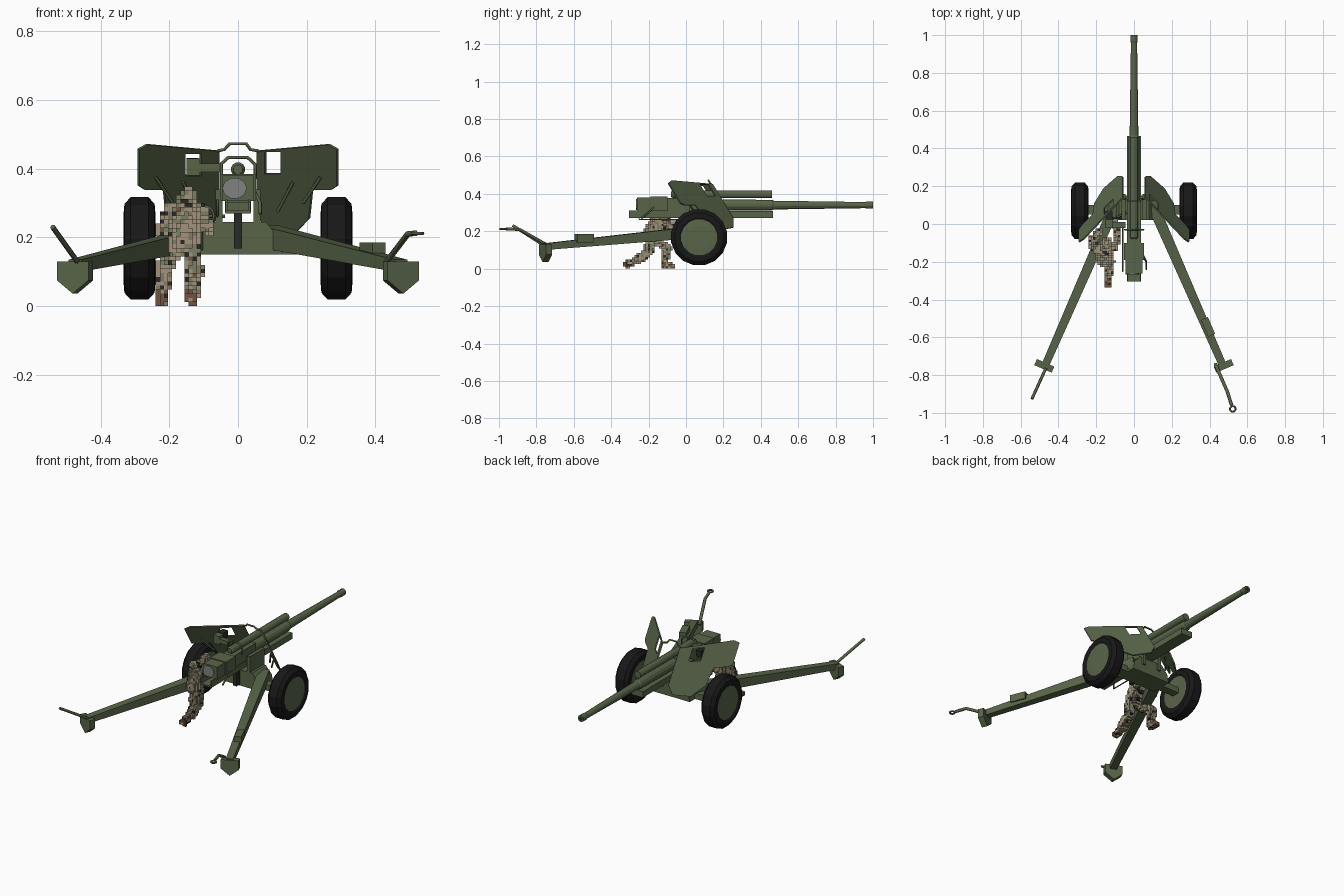
import bpy, bmesh, math, random
from mathutils import Vector

if "Cube" in bpy.data.objects:
    bpy.data.objects.remove(bpy.data.objects["Cube"])

random.seed(4)
COLOURS = {
    "olive_green": (0.098, 0.13, 0.066), "tyre_black": (0.009, 0.009, 0.009),
    "steel_grey": (0.22, 0.22, 0.22), "dark_metal": (0.02, 0.024, 0.018),
    "camo_tan": (0.36, 0.29, 0.20), "camo_grey_green": (0.20, 0.21, 0.13),
    "camo_dark": (0.02, 0.02, 0.016), "boot_brown": (0.17, 0.085, 0.05),
}
MATS = {}
for key, rgb in COLOURS.items():
    MATS[key] = bpy.data.materials.new(key)
    MATS[key].diffuse_color = (*rgb, 1)


def finish(name, bm, mats=("olive_green",), normals=True):
    if normals:
        bmesh.ops.recalc_face_normals(bm, faces=bm.faces)
    me = bpy.data.meshes.new(name)
    bm.to_mesh(me)
    bm.free()
    for m in mats:
        me.materials.append(MATS[m])
    ob = bpy.data.objects.new(name, me)
    bpy.context.collection.objects.link(ob)
    return ob


def loft(name, rings, mat="olive_green", closed=False):
    """Skin a list of equal-sized point rings, capping the ends unless closed."""
    bm = bmesh.new()
    vs = [[bm.verts.new(p) for p in r] for r in rings]
    n = len(vs[0])
    for a, b in zip(vs, vs[1:] + (vs[:1] if closed else [])):
        for i in range(n):
            bm.faces.new((a[i], a[(i + 1) % n], b[(i + 1) % n], b[i]))
    if not closed:
        bm.faces.new(vs[0])
        bm.faces.new(vs[-1])
    return finish(name, bm, (mat,))


def box(name, x0, x1, y0, y1, z0, z1, mat="olive_green"):
    return loft(name, [[(x0, y, z0), (x1, y, z0), (x1, y, z1), (x0, y, z1)] for y in (y0, y1)], mat)


def lathe(name, axis, centre, profile, mat="olive_green", sides=16, closed=False):
    """Spin (distance along axis, radius) points about the x or y axis."""
    cx, cy, cz = centre
    rings = []
    for d, r in profile:
        ring = []
        for i in range(sides):
            a = 2 * math.pi * (i + 0.5) / sides
            u, w = r * math.cos(a), r * math.sin(a)
            ring.append((cx + d, cy + u, cz + w) if axis == "x" else (cx + u, cy + d, cz + w))
        rings.append(ring)
    return loft(name, rings, mat, closed)


def rod(name, pts, r=0.006, mat="olive_green", cyclic=False):
    cu = bpy.data.curves.new(name, "CURVE")
    cu.dimensions = "3D"
    cu.bevel_depth, cu.bevel_resolution, cu.use_fill_caps = r, 1, True
    sp = cu.splines.new("POLY")
    sp.points.add(len(pts) - 1)
    for p, co in zip(sp.points, pts):
        p.co = (*co, 1)
    sp.use_cyclic_u = cyclic
    cu.materials.append(MATS[mat])
    ob = bpy.data.objects.new(name, cu)
    bpy.context.collection.objects.link(ob)
    return ob


def shield_y(x, z):
    return 0.136 - 1.0 * (abs(x) - 0.06) - 0.6 * (z - 0.455)


# Swept-back shield panels, each with a sight window
OUTLINE = [(0.057, 0.452), (0.265, 0.471), (0.29, 0.457), (0.29, 0.35), (0.275, 0.34),
           (0.217, 0.34), (0.208, 0.255), (0.16, 0.205), (0.085, 0.22), (0.057, 0.27)]
for s, side, w0, w1, top in ((1, "right", 0.08, 0.127, 0.45), (-1, "left", 0.109, 0.156, 0.445)):
    bm = bmesh.new()
    edges = []
    for loop in (OUTLINE, [(w0, top), (w1, top), (w1, top - 0.064), (w0, top - 0.064)]):
        vs = [bm.verts.new((s * x, shield_y(x, z), z)) for x, z in loop]
        edges += [bm.edges.new((vs[i], vs[i - 1])) for i in range(len(vs))]
    bmesh.ops.triangle_fill(bm, use_beauty=True, edges=edges, normal=(s, 1, 0.6))
    panel = finish(f"{side}_shield", bm)
    mod = panel.modifiers.new("thickness", "SOLIDIFY")
    mod.thickness, mod.offset = 0.008, 0
    # Struts behind the shield
    for i, (xa, za, xb, zb) in enumerate(((0.24, 0.375, 0.19, 0.30), (0.16, 0.36, 0.115, 0.275))):
        rod(f"{side}_shield_strut_{i + 1}", [(s * xa, shield_y(xa, za) - 0.01, za),
                                             (s * xb, shield_y(xb, zb) - 0.05, zb)], 0.005)

    # Wheel: faceted tyre and green disc
    c = (s * 0.287, 0.07, 0.168)
    lathe(f"{side}_tyre", "x", c, [(-0.036, 0.09), (-0.046, 0.108), (-0.044, 0.132), (-0.026, 0.152),
                                   (0.026, 0.152), (0.044, 0.132), (0.046, 0.108), (0.036, 0.09)],
          "tyre_black", 16, True)
    lathe(f"{side}_wheel_disc", "x", c, [(-0.04, 0.1), (0.04, 0.1), (0.043, 0.06)] if s > 0 else
          [(0.04, 0.1), (-0.04, 0.1), (-0.043, 0.06)])

    # Tapered trail leg and spade
    d, u = Vector((s * 0.395, -0.919, 0)), Vector((s * 0.919, 0.395, 0))
    ends = [(Vector((s * 0.09, 0.12, 0)), 0.03, 0.17, 0.235), (Vector((s * 0.475, -0.76, 0)), 0.02, 0.10, 0.135)]
    loft(f"{side}_trail", [[p + u * k + Vector((0, 0, z)) for k, z in
                            ((-w, z0), (w, z0), (w, z1), (-w, z1))] for p, w, z0, z1 in ends])
    base = Vector((s * 0.468, -0.735, 0))
    loft(f"{side}_spade", [[base + d * t + u * k + Vector((0, 0, z)) for k, z in
                            ((-0.05, 0.13), (0.05, 0.13), (0.05, 0.075), (0, 0.036), (-0.05, 0.075))]
                           for t in (0, 0.035)])
    # Shoulder plates of the recoil trough
    box(f"{side}_trough_wall", s * 0.037, s * 0.031, -0.305, -0.1, 0.27, 0.31)
    box(f"{side}_trunnion_cheek", s * 0.065, s * 0.045, 0.02, 0.16, 0.2, 0.34)

# Trail handles, towing eye and tool box
rod("left_trail_handle", [(-0.465, -0.76, 0.125), (-0.54, -0.925, 0.23)], 0.008)
rod("towing_bar", [(0.43, -0.74, 0.125), (0.495, -0.89, 0.21), (0.517, -0.96, 0.212)], 0.009)
rod("towing_eye", [(0.523 + 0.015 * math.cos(a * math.pi / 6), -0.979 + 0.015 * math.sin(a * math.pi / 6), 0.212)
                   for a in range(12)], 0.005, cyclic=True)
d, u = Vector((0.395, -0.919, 0)), Vector((0.919, 0.395, 0))
loft("tool_box", [[Vector((0.392, -0.545, z)) + d * t + u * k for k, z in
                   ((-0.02, 0.14), (0.02, 0.14), (0.02, 0.185), (-0.02, 0.185))] for t in (-0.048, 0.048)])

# Carriage and axle
box("axle", -0.25, 0.25, 0.05, 0.1, 0.15, 0.185)
loft("lower_carriage", [[(-0.13, y, 0.15), (0.13, y, 0.15), (0.12, y, 0.2), (0.08, y, 0.245),
                         (-0.08, y, 0.245), (-0.12, y, 0.2)] for y in (0.02, 0.15)])
box("elevating_column", -0.012, 0.012, -0.03, 0.0, 0.167, 0.275, "dark_metal")

# Barrel, recoil cylinder and cradle
lathe("barrel", "y", (0, 0, 0.34), [(-0.1, 0.031), (0.2, 0.031), (0.46, 0.029), (0.47, 0.024), (0.96, 0.017),
                                    (0.965, 0.02), (1.0, 0.02)], sides=12)
lathe("barrel_bore", "y", (0, 0, 0.34), [(0.99, 0.011), (1.001, 0.011)], "dark_metal", 12)
lathe("recoil_cylinder", "y", (0, 0, 0.398), [(-0.08, 0.014), (-0.07, 0.021), (0.46, 0.021)], sides=12)
box("cradle", -0.038, 0.038, -0.1, 0.465, 0.272, 0.308)
box("recoil_trough", -0.037, 0.037, -0.305, -0.1, 0.27, 0.278)
box("barrel_jacket", -0.036, 0.036, -0.11, 0.12, 0.3, 0.378)

# Breech
box("breech_ring", -0.053, 0.053, -0.19, -0.1, 0.308, 0.385)
box("breech_block", -0.045, 0.045, -0.262, -0.19, 0.306, 0.38)
loft("breech_face", [[(-0.01 + 0.036 * math.cos(a * math.pi / 5), y, 0.343 + 0.031 * math.sin(a * math.pi / 5))
                      for a in range(10)] for y in (-0.267, -0.26)], "steel_grey")
rod("breech_lever", [(0.05, -0.17, 0.33), (0.065, -0.2, 0.3), (0.065, -0.24, 0.268)], 0.005)

# Arched frames over the recoil cylinder
rod("recoil_arch", [(-0.048, -0.03, 0.37), (-0.048, -0.03, 0.415), (-0.028, -0.03, 0.433), (0.028, -0.03, 0.433),
                    (0.05, -0.03, 0.412), (0.05, -0.03, 0.37)], 0.005)
rod("shield_bridge", [(-0.06, 0.135, 0.452), (-0.04, 0.13, 0.456), (-0.024, 0.12, 0.473), (0.024, 0.12, 0.473),
                      (0.036, 0.13, 0.456), (0.06, 0.135, 0.452)], 0.005)

# Sight and laying controls
box("sight_arm", -0.115, -0.045, -0.02, 0.01, 0.39, 0.415)
box("sight_head", -0.15, -0.115, 0.02, 0.07, 0.392, 0.432, "dark_metal")
box("sight_mount", -0.15, -0.11, -0.02, 0.02, 0.38, 0.43)
rod("handwheel", [(-0.1 + 0.03 * math.cos(a * math.pi / 6), 0.03, 0.262 + 0.03 * math.sin(a * math.pi / 6))
                  for a in range(12)], 0.004, cyclic=True)
rod("handwheel_shaft", [(-0.1, 0.03, 0.262), (-0.04, 0.06, 0.262)], 0.006)
rod("gunner_guard", [(-0.06, 0.0, 0.262), (-0.06, -0.25, 0.262), (-0.06, -0.25, 0.31)], 0.004)

# Blocky camouflaged gunner, each part filled with small cubes along its limb lines
CAMO = ("camo_tan", "camo_grey_green", "camo_dark", "boot_brown")
CELL = 0.012


def blocky(name, path, radius, weights):
    cells = set()
    pts = [Vector(p) for p in path]
    for a, b in zip(pts, pts[1:]):
        lo = [math.floor((min(a[k], b[k]) - radius) / CELL) for k in range(3)]
        hi = [math.ceil((max(a[k], b[k]) + radius) / CELL) for k in range(3)]
        for i in range(lo[0], hi[0]):
            for j in range(lo[1], hi[1]):
                for k in range(max(0, lo[2]), hi[2]):
                    p = (Vector((i, j, k)) + Vector((0.5, 0.5, 0.5))) * CELL
                    t = max(0, min(1, (p - a).dot(b - a) / (b - a).length_squared))
                    if (p - a.lerp(b, t)).length <= radius:
                        cells.add((i, j, k))
    bm = bmesh.new()
    for c in sorted(cells):
        colour = random.choices(range(4), weights)[0]
        for ax in range(3):
            for sgn in (0, 1):
                near = list(c)
                near[ax] += 1 if sgn else -1
                if tuple(near) in cells:
                    continue
                quad = []
                for e, f in ((0, 0), (1, 0), (1, 1), (0, 1)) if sgn else ((0, 0), (0, 1), (1, 1), (1, 0)):
                    q = list(c)
                    q[ax] += sgn
                    q[(ax + 1) % 3] += e
                    q[(ax + 2) % 3] += f
                    quad.append(bm.verts.new(Vector(q) * CELL))
                bm.faces.new(quad).material_index = colour
    bmesh.ops.remove_doubles(bm, verts=bm.verts, dist=1e-5)
    finish(name, bm, CAMO, False)


CLOTH, BOOT = (5, 4, 1, 0.4), (2, 0.5, 1, 4)
blocky("gunner_torso", [(-0.155, -0.18, 0.19), (-0.152, -0.13, 0.265)], 0.05, CLOTH)
blocky("gunner_head", [(-0.147, -0.105, 0.315), (-0.147, -0.095, 0.318)], 0.028, CLOTH)
blocky("gunner_left_arm", [(-0.2, -0.14, 0.28), (-0.222, -0.11, 0.215), (-0.19, -0.04, 0.235)], 0.021, CLOTH)
blocky("gunner_right_arm", [(-0.105, -0.13, 0.28), (-0.088, -0.08, 0.225), (-0.1, 0.02, 0.258)], 0.019, CLOTH)
blocky("gunner_left_leg", [(-0.185, -0.18, 0.165), (-0.215, -0.1, 0.11), (-0.217, -0.11, 0.06)], 0.025, CLOTH)
blocky("gunner_left_boot", [(-0.219, -0.112, 0.05), (-0.22, -0.112, 0.015), (-0.222, -0.075, 0.012)], 0.018, BOOT)
blocky("gunner_right_leg", [(-0.13, -0.19, 0.165), (-0.128, -0.2, 0.09), (-0.135, -0.26, 0.045)], 0.027, CLOTH)
blocky("gunner_right_boot", [(-0.135, -0.27, 0.04), (-0.138, -0.318, 0.022)], 0.02, BOOT)

for m in bpy.data.materials:
    if m.users and not m.is_grease_pencil:
        m.use_nodes = True
        m.node_tree.nodes["Principled BSDF"].inputs["Base Color"].default_value = m.diffuse_color
